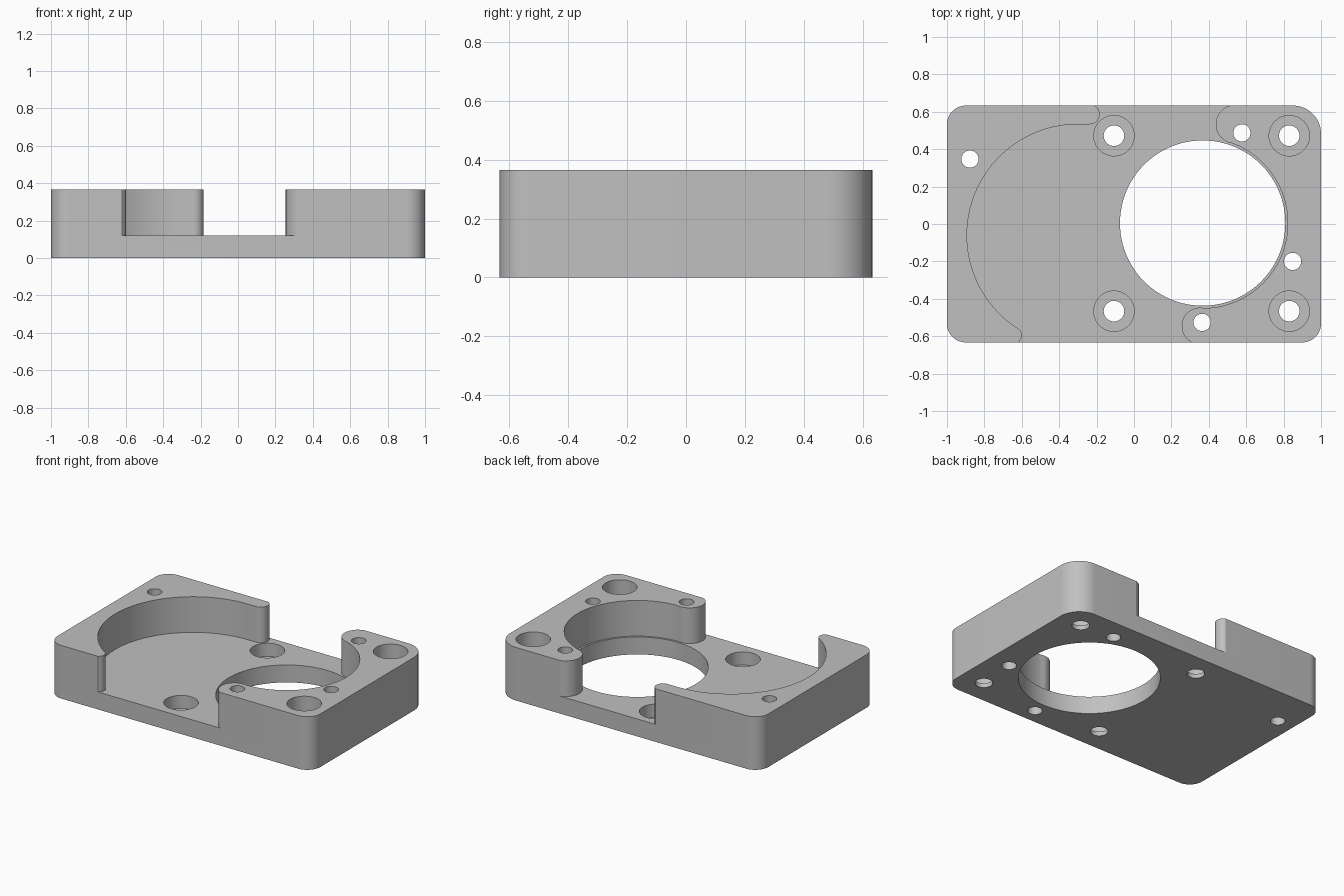
import bpy, bmesh
from math import sin, cos, radians

HALF_X, HALF_Y, TOP, FLOOR, LIP = 1.0, 0.633, 0.365, 0.12, 0.03
OUT = 0.7  # cutters reach past the side walls to here

if "Cube" in bpy.data.objects:
    bpy.data.objects.remove(bpy.data.objects["Cube"], do_unlink=True)

grey = bpy.data.materials.new("machined_grey")
grey.use_nodes = True
colour = (0.53, 0.53, 0.53, 1)
grey.diffuse_color = colour
grey.node_tree.nodes["Principled BSDF"].inputs["Base Color"].default_value = colour


def arc(x, y, r, start, end, steps=16):
    """Points along a circular arc, angles in degrees."""
    angles = [radians(start + (end - start) * i / steps) for i in range(steps + 1)]
    return [(x + r * cos(a), y + r * sin(a)) for a in angles]


def prism(name, outline, z0, z1):
    """Extrude a counter-clockwise outline between two heights."""
    bm = bmesh.new()
    face = bm.faces.new([bm.verts.new((x, y, z0)) for x, y in outline])
    side = bmesh.ops.extrude_face_region(bm, geom=[face])["geom"]
    moved = [v for v in side if isinstance(v, bmesh.types.BMVert)]
    bmesh.ops.translate(bm, verts=moved, vec=(0, 0, z1 - z0))
    bmesh.ops.recalc_face_normals(bm, faces=bm.faces)
    mesh = bpy.data.meshes.new(name)
    bm.to_mesh(mesh)
    bm.free()
    mesh.materials.append(grey)
    obj = bpy.data.objects.new(name, mesh)
    bpy.context.collection.objects.link(obj)
    return obj


def cut(target, outline, z0, z1):
    """Subtract an extruded outline from the target."""
    cutter = prism("cutter", outline, z0, z1)
    cutter.hide_render = True
    mod = target.modifiers.new("cut", "BOOLEAN")
    mod.operation, mod.solver, mod.object = "DIFFERENCE", "EXACT", cutter
    bpy.context.view_layer.objects.active = target
    bpy.ops.object.modifier_apply(modifier=mod.name)
    bpy.data.objects.remove(cutter, do_unlink=True)


def circle(x, y, r, steps=48):
    return arc(x, y, r, 0, 360, steps)[:-1]


# Block with rounded corners, the back left one wider
outline = []
for sx, sy, r, start in ((1, 1, 0.15, 0), (-1, 1, 0.1, 90),
                         (-1, -1, 0.1, 180), (1, -1, 0.1, 270)):
    outline += arc(sx * (HALF_X - r), sy * (HALF_Y - r), r, start, start + 90)
housing = prism("housing_block", outline, 0, TOP)

# Pocket: two big arcs joined by the rounded tips of the raised walls
front_land = arc(0.353, -0.545, 0.098, 244, 88.5)
right_arc = arc(0.367, 0.005, 0.455, -91.5, 71.9, 64)
back_land = arc(0.54, 0.533, 0.103, 252, 104)
back_tip = arc(-0.236, 0.586, 0.053, 62, -90)
left_arc = arc(-0.3, -0.06, 0.593, 90, 237.2, 64)
front_tip = arc(-0.645, -0.595, 0.045, 57, -58)
pocket = ([(front_land[0][0], -OUT)] + front_land + right_arc[1:-1] + back_land
          + [(back_land[-1][0], OUT), (back_tip[0][0], OUT)] + back_tip
          + left_arc[:-1] + front_tip + [(front_tip[-1][0], -OUT)])
cut(housing, pocket, FLOOR, 0.5)

# Large central opening
cut(housing, circle(0.367, 0.005, 0.442, 96), -0.1, 0.5)

# Counterbored screw holes
for x in (-0.107, 0.83):
    for y in (-0.466, 0.472):
        cut(housing, circle(x, y, 0.108), LIP, 0.5)
        cut(housing, circle(x, y, 0.055), -0.1, 0.5)

# Plain pin holes
for x, y in ((-0.877, 0.347), (0.577, 0.487), (0.848, -0.2), (0.364, -0.526)):
    cut(housing, circle(x, y, 0.046), -0.1, 0.5)

# Smooth curved walls, crisp edges
for obj in bpy.context.selected_objects:
    obj.select_set(False)
housing.select_set(True)
bpy.context.view_layer.objects.active = housing
bpy.ops.object.shade_smooth_by_angle(angle=radians(30))
